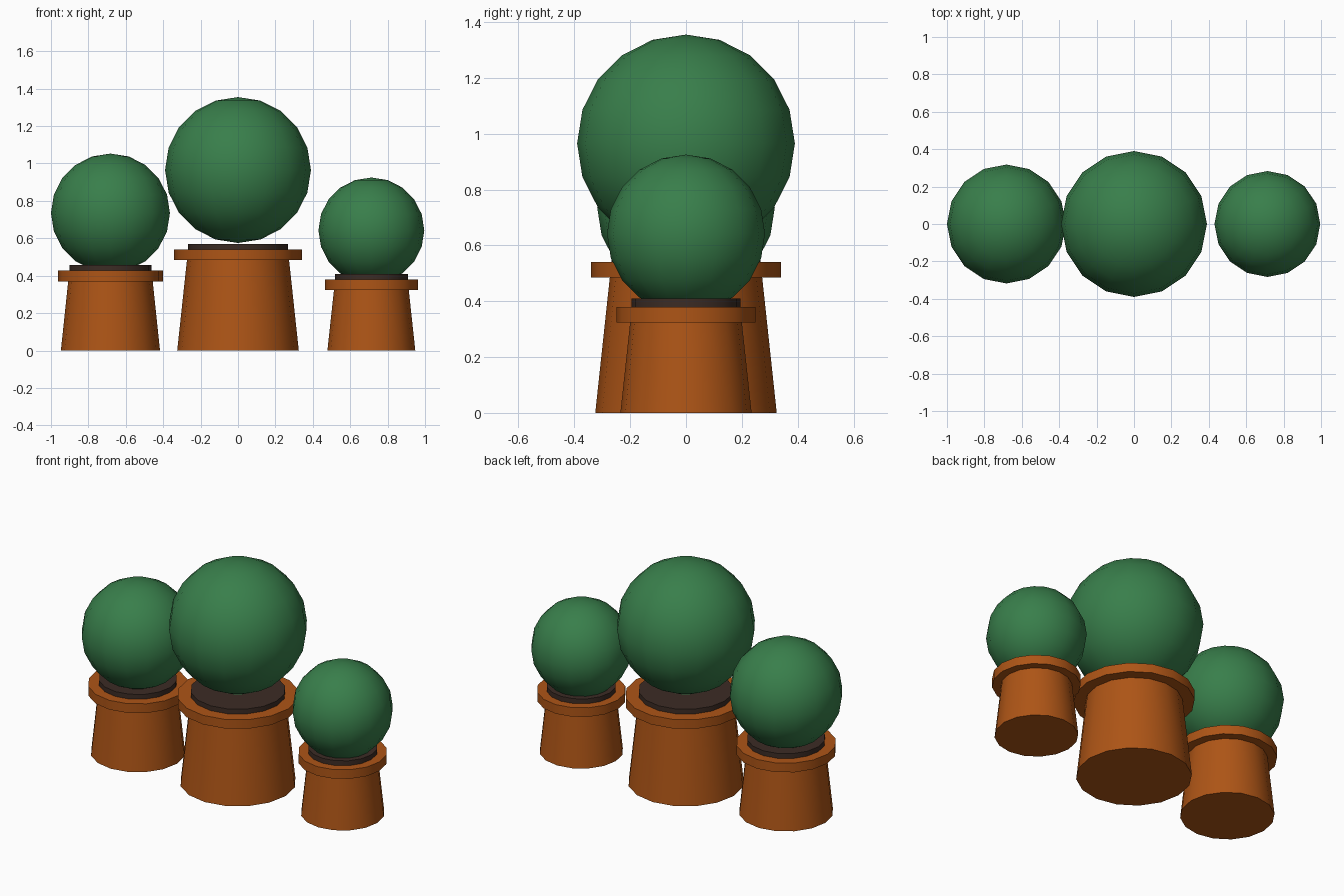
import bpy
from math import radians

if "Cube" in bpy.data.objects:
    bpy.data.objects.remove(bpy.data.objects["Cube"])

SIDES = 16


def material(name, color):
    m = bpy.data.materials.new(name)
    m.diffuse_color = (*color, 1)
    m.use_nodes = True
    m.node_tree.nodes["Principled BSDF"].inputs["Base Color"].default_value = m.diffuse_color
    return m


clay = material("terracotta", (0.42, 0.09, 0.008))
earth = material("soil", (0.045, 0.025, 0.018))
leaf = material("foliage", (0.04, 0.21, 0.07))


def finish(name, mat):
    ob = bpy.context.object
    ob.name = name
    ob.data.materials.append(mat)
    bpy.ops.object.shade_smooth_by_angle(angle=radians(35))


def tapered(name, mat, x, r_bottom, r_top, z0, z1):
    bpy.ops.mesh.primitive_cone_add(vertices=SIDES, radius1=r_bottom, radius2=r_top,
                                    depth=z1 - z0, location=(x, 0, (z0 + z1) / 2))
    finish(name, mat)


def topiary(side, x, pot_r, neck_r, rim_r, soil_r, rim_z, rim_top, soil_top, ball_r, ball_z):
    # Tapered pot body and its wider rim
    tapered(side + "_pot", clay, x, pot_r, neck_r, 0, rim_z)
    tapered(side + "_rim", clay, x, rim_r, rim_r, rim_z, rim_top)
    # Soil disc standing slightly above the rim
    tapered(side + "_soil", earth, x, soil_r, soil_r, rim_z + 0.02, soil_top)
    # Clipped round bush
    bpy.ops.mesh.primitive_uv_sphere_add(segments=SIDES, ring_count=10, radius=ball_r,
                                         location=(x, 0, ball_z))
    finish(side + "_bush", leaf)


topiary("left", -0.682, 0.265, 0.226, 0.28, 0.219, 0.37, 0.427, 0.457, 0.318, 0.735)
topiary("middle", 0, 0.325, 0.273, 0.341, 0.266, 0.484, 0.54, 0.57, 0.39, 0.965)
topiary("right", 0.713, 0.235, 0.20, 0.249, 0.195, 0.324, 0.38, 0.41, 0.283, 0.642)
